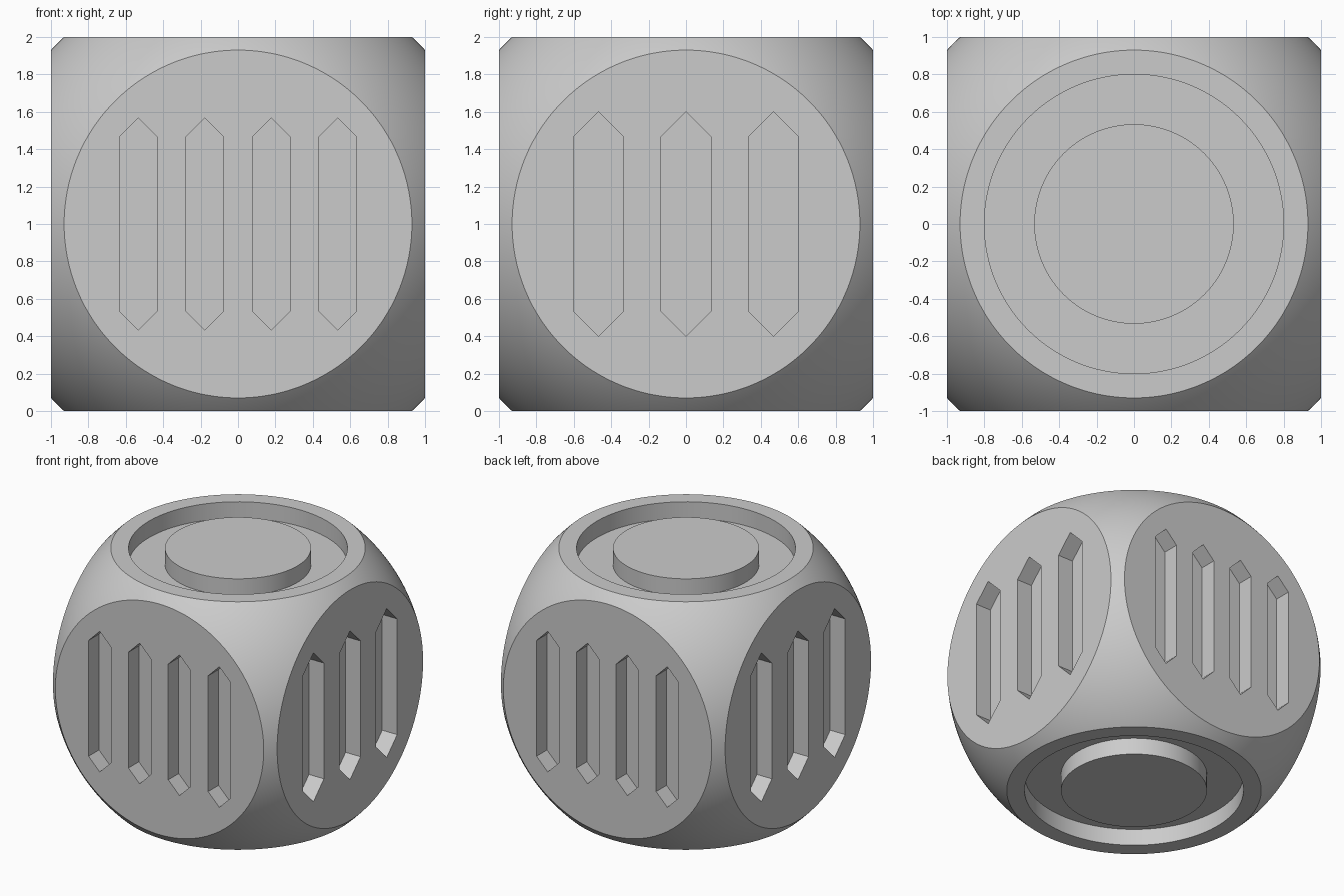
import bpy
import bmesh
from math import pi, radians, sqrt
from mathutils import Matrix, Vector

if "Cube" in bpy.data.objects:
    bpy.data.objects.remove(bpy.data.objects["Cube"], do_unlink=True)

FLAT_R = 0.93      # radius of the six flat faces
DEPTH = 0.1333     # depth of slots and ring grooves
OVER = 0.1         # how far cutters stick out of the faces
CENTRE = Vector((0, 0, 1))

grey = bpy.data.materials.new("plain_grey")
grey.use_nodes = True
colour = (0.6, 0.6, 0.6, 1)
grey.diffuse_color = colour
grey.node_tree.nodes["Principled BSDF"].inputs["Base Color"].default_value = colour


def make_object(name, bm):
    bmesh.ops.recalc_face_normals(bm, faces=bm.faces)
    mesh = bpy.data.meshes.new(name)
    bm.to_mesh(mesh)
    bm.free()
    mesh.materials.append(grey)
    obj = bpy.data.objects.new(name, mesh)
    obj.location = CENTRE
    bpy.context.collection.objects.link(obj)
    return obj


def add_slot(bm, across, width, half, turn):
    """Upright slot with pointed ends, cut into the face at the given turn."""
    w = width / 2
    outline = [(-w, -half + w), (0, -half), (w, -half + w),
               (w, half - w), (0, half), (-w, half - w)]
    verts = [bm.verts.new((across + x, -1 - OVER, z)) for x, z in outline]
    face = bm.faces.new(verts)
    extruded = bmesh.ops.extrude_face_region(bm, geom=[face], use_keep_orig=True)["geom"]
    moved = [g for g in extruded if isinstance(g, bmesh.types.BMVert)]
    bmesh.ops.translate(bm, verts=moved, vec=(0, DEPTH + OVER, 0))
    bmesh.ops.rotate(bm, verts=verts + moved, cent=(0, 0, 0),
                     matrix=Matrix.Rotation(turn, 3, "Z"))


def add_ring(bm, inner, outer, side):
    """Square-section ring cut into the top or bottom face."""
    low, high = side * (1 - DEPTH), side * (1 + OVER)
    profile = [(inner, low), (outer, low), (outer, high), (inner, high)]
    verts = [bm.verts.new((r, 0, z)) for r, z in profile]
    edges = [bm.edges.new((verts[i], verts[(i + 1) % 4])) for i in range(4)]
    bmesh.ops.spin(bm, geom=verts + edges, cent=(0, 0, 0), axis=(0, 0, 1),
                   angle=2 * pi, steps=128, use_merge=True)
    bmesh.ops.remove_doubles(bm, verts=bm.verts, dist=0.0001)


# Body: a cube rounded by a larger sphere
bm = bmesh.new()
bmesh.ops.create_cube(bm, size=2)
body = make_object("rounded_cube_body", bm)

bm = bmesh.new()
bmesh.ops.create_uvsphere(bm, u_segments=192, v_segments=96,
                          radius=sqrt(1 + FLAT_R ** 2))
rounding = make_object("rounding_sphere", bm)

# Slots: four on front and back, three wider ones on each side
bm = bmesh.new()
for turn in (0, pi):
    for i in range(4):
        add_slot(bm, (i - 1.5) * 0.3556, 0.2, 0.5667, turn)
for turn in (pi / 2, -pi / 2):
    for i in range(3):
        add_slot(bm, (i - 1) * 0.4667, 0.2667, 0.6, turn)
slots = make_object("slot_cutter", bm)

# Ring grooves on top and bottom
bm = bmesh.new()
for side in (1, -1):
    add_ring(bm, 0.5333, 0.8, side)
rings = make_object("ring_cutter", bm)

# Cut the body, then drop the cutters
bpy.ops.object.select_all(action="DESELECT")
bpy.context.view_layer.objects.active = body
body.select_set(True)
for cutter, operation in ((rounding, "INTERSECT"), (slots, "DIFFERENCE"),
                          (rings, "DIFFERENCE")):
    cutter.hide_render = True
    mod = body.modifiers.new(cutter.name, "BOOLEAN")
    mod.operation = operation
    mod.solver = "EXACT"
    mod.object = cutter
    bpy.ops.object.modifier_apply(modifier=mod.name)
    bpy.data.objects.remove(cutter, do_unlink=True)

# Smooth curved surfaces, crisp rims
bpy.ops.object.shade_smooth_by_angle(angle=radians(25))
